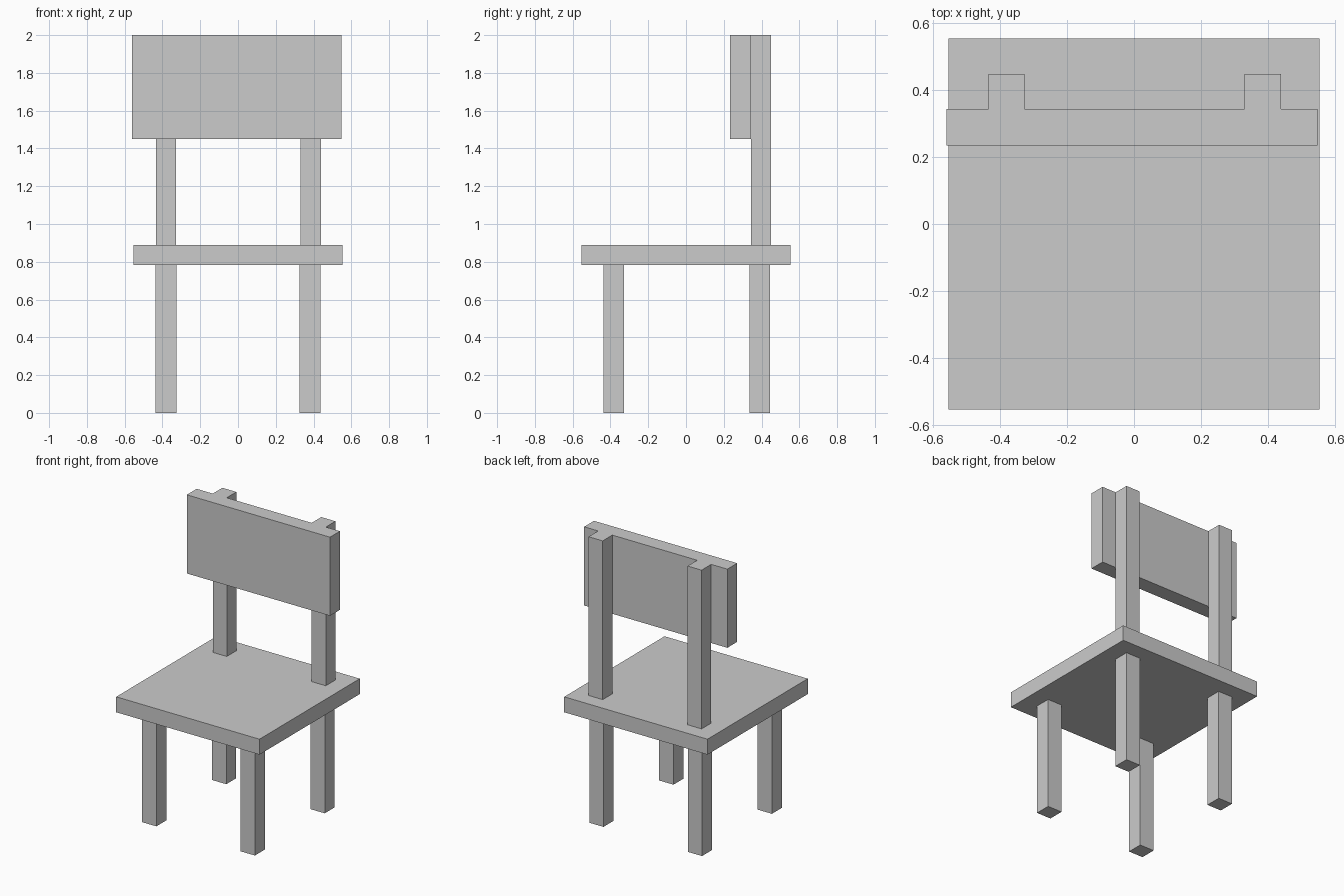
import bpy

if "Cube" in bpy.data.objects:
    bpy.data.objects.remove(bpy.data.objects["Cube"])

grey = bpy.data.materials.new("plain grey")
grey.diffuse_color = (0.6, 0.6, 0.6, 1)
grey.use_nodes = True
grey.node_tree.nodes["Principled BSDF"].inputs["Base Color"].default_value = grey.diffuse_color


def box(name, x, y, z):
    """Box spanning the given (low, high) ranges."""
    bpy.ops.mesh.primitive_cube_add(size=1, location=[sum(r) / 2 for r in (x, y, z)])
    ob = bpy.context.object
    ob.name = name
    ob.scale = [r[1] - r[0] for r in (x, y, z)]
    bpy.ops.object.transform_apply(location=False, rotation=False, scale=True)
    ob.data.materials.append(grey)
    return ob


SEAT_BOTTOM, SEAT_TOP, TOP = 0.782, 0.89, 2.0

# Seat slab
box("seat", (-0.554, 0.554), (-0.554, 0.554), (SEAT_BOTTOM, SEAT_TOP))

# Four legs under the seat
for side, x in (("left", (-0.436, -0.326)), ("right", (0.326, 0.436))):
    for end, y in (("front", (-0.436, -0.327)), ("back", (0.336, 0.446))):
        box(f"{end}_leg_{side}", x, y, (0, SEAT_BOTTOM))

# Two posts carrying the backrest
for side, x in (("left", (-0.435, -0.327)), ("right", (0.33, 0.439))):
    box(f"back_post_{side}", x, (0.343, 0.449), (SEAT_TOP, TOP))

# Backrest board in front of the posts
box("backrest", (-0.56, 0.548), (0.234, 0.343), (1.45, TOP))
